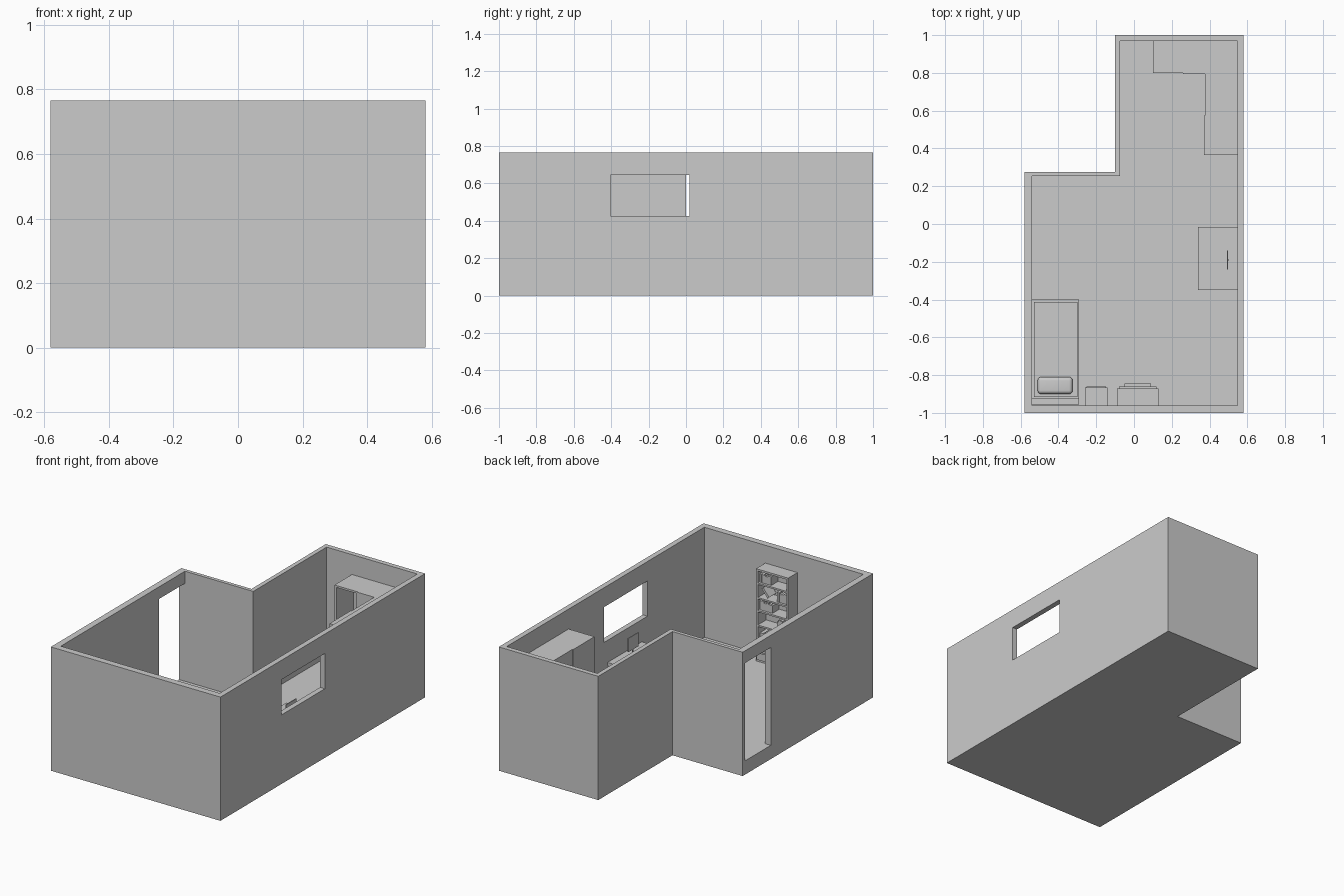
import bpy, bmesh, math, random
from mathutils import Matrix, Vector

random.seed(4)
old = bpy.data.objects.get("Cube")
if old:
    bpy.data.objects.remove(old, do_unlink=True)

grey = bpy.data.materials.new("plain_grey")
grey.use_nodes = True
colour = (0.6, 0.6, 0.6, 1)
grey.diffuse_color = colour
grey.node_tree.nodes["Principled BSDF"].inputs["Base Color"].default_value = colour

FLOOR, TOP = 0.085, 0.765


def finish(name, bm):
    bmesh.ops.recalc_face_normals(bm, faces=bm.faces)
    mesh = bpy.data.meshes.new(name)
    bm.to_mesh(mesh)
    bm.free()
    mesh.materials.append(grey)
    ob = bpy.data.objects.new(name, mesh)
    bpy.context.scene.collection.objects.link(ob)
    return ob


def boxes(name, *spans):
    """One object from boxes given as (x0, x1, y0, y1, z0, z1)."""
    bm = bmesh.new()
    for x0, x1, y0, y1, z0, z1 in spans:
        size = Matrix.Diagonal((x1 - x0, y1 - y0, z1 - z0, 1))
        mid = Vector((x0 + x1, y0 + y1, z0 + z1)) / 2
        bmesh.ops.create_cube(bm, size=1, matrix=Matrix.Translation(mid) @ size)
    return finish(name, bm)


def prism(name, outline, z0, z1):
    bm = bmesh.new()
    base = bm.faces.new([bm.verts.new((x, y, z0)) for x, y in outline])
    out = bmesh.ops.extrude_face_region(bm, geom=[base])
    verts = [v for v in out["geom"] if isinstance(v, bmesh.types.BMVert)]
    bmesh.ops.translate(bm, verts=verts, vec=(0, 0, z1 - z0))
    return finish(name, bm)


def ell(x0, x1, x2, y0, y1, y2):
    return [(x0, y0), (x2, y0), (x2, y2), (x1, y2), (x1, y1), (x0, y1)]


# Room shell: L-shaped block, hollowed, with window and doorway cut through
room = prism("room_shell", ell(-0.58, -0.10, 0.58, -1, 0.275, 1), 0, TOP)
cutters = [
    prism("room_cutter", ell(-0.54, -0.073, 0.547, -0.96, 0.253, 0.97), FLOOR, 1),
    boxes("window_cutter", (0.5, 0.7, -0.405, 0.02, 0.427, 0.645)),
    boxes("door_cutter", (-0.7, -0.5, 0, 0.252, FLOOR, 0.69)),
]
for cutter in cutters:
    mod = room.modifiers.new(cutter.name, "BOOLEAN")
    mod.operation, mod.solver, mod.object = "DIFFERENCE", "EXACT", cutter
    cutter.hide_render = True
    cutter.hide_set(True)
bpy.context.view_layer.update()
cut_mesh = bpy.data.meshes.new_from_object(room.evaluated_get(bpy.context.evaluated_depsgraph_get()))
room.modifiers.clear()
room.data = cut_mesh
for cutter in cutters:
    bpy.data.objects.remove(cutter, do_unlink=True)

# Bed
boxes("bed_frame", (-0.54, -0.29, -0.93, -0.40, 0.11, 0.17),
      *[(x, x + 0.03, y, y + 0.03, FLOOR, 0.11) for x in (-0.53, -0.33) for y in (-0.92, -0.44)])
boxes("headboard", (-0.54, -0.29, -0.955, -0.925, FLOOR, 0.30))
boxes("mattress", (-0.53, -0.30, -0.915, -0.412, 0.17, 0.21))
pillow = boxes("pillow", (-0.51, -0.325, -0.90, -0.81, 0.205, 0.245))
bevel = pillow.modifiers.new("soft_edges", "BEVEL")
bevel.width, bevel.segments = 0.019, 5
pillow.data.shade_smooth()

# Nightstand with two drawer fronts
boxes("nightstand", (-0.26, -0.14, -0.96, -0.865, FLOOR, 0.23),
      (-0.252, -0.148, -0.866, -0.86, 0.10, 0.155),
      (-0.252, -0.148, -0.866, -0.86, 0.165, 0.22))

# Bookcase: open carcass, shelves, base drawer with handle
L, R, BACK, FRONT, HIGH = -0.09, 0.13, -0.96, -0.87, 0.655
levels = [FLOOR, 0.20, 0.30, 0.39, 0.47, 0.56]
boxes("bookcase", (L, L + 0.012, BACK, FRONT, FLOOR, HIGH),
      (R - 0.012, R, BACK, FRONT, FLOOR, HIGH),
      (L, R, BACK, BACK + 0.008, FLOOR, HIGH),
      (L, R, BACK, FRONT, HIGH - 0.012, HIGH),
      *[(L, R, BACK, FRONT, z, z + 0.01) for z in levels])
boxes("bookcase_drawer", (L + 0.01, R - 0.01, FRONT, -0.86, 0.10, 0.195),
      (-0.05, 0.09, -0.86, -0.845, 0.15, 0.16))

# Books standing in part of each shelf
books = []
for i, z in enumerate(levels[1:]):
    x = R - 0.014 if i % 2 == 0 else 0.0
    for _ in range(6 if i % 2 == 0 else 4):
        w = random.uniform(0.01, 0.018)
        books.append((x - w, x - 0.001, BACK + 0.01, -0.885, z + 0.01,
                      z + random.uniform(0.055, 0.07)))
        x -= w
boxes("books", *books)
leaning = boxes("leaning_book", (-0.007, 0.007, -0.035, 0.035, -0.032, 0.032))
leaning.location = (0.07, -0.91, 0.518)
leaning.rotation_euler.y = math.radians(40)

# Desk beside the window, with screen
boxes("desk", (0.34, 0.547, -0.35, -0.015, 0.275, 0.29),
      *[(0.345, 0.547, y, y + 0.015, FLOOR, 0.275) for y in (-0.345, -0.035)],
      (0.532, 0.547, -0.33, -0.035, 0.18, 0.275))
boxes("screen", (0.492, 0.497, -0.24, -0.14, 0.32, 0.405),
      (0.495, 0.50, -0.195, -0.185, 0.29, 0.34),
      (0.485, 0.505, -0.205, -0.175, 0.29, 0.294))

# Kitchen corner: open tall unit, wall cupboards, counter, tall cupboard
CAB = 0.642
boxes("tall_open_unit", (0.10, 0.112, 0.80, 0.97, FLOOR, CAB),
      (0.248, 0.26, 0.80, 0.97, FLOOR, CAB),
      (0.10, 0.26, 0.80, 0.97, CAB - 0.012, CAB),
      (0.10, 0.26, 0.80, 0.97, 0.33, 0.342),
      (0.10, 0.26, 0.80, 0.97, FLOOR, 0.097))
boxes("wall_cupboards", (0.26, 0.547, 0.795, 0.97, 0.48, CAB),
      (0.375, 0.547, 0.575, 0.795, 0.48, CAB))
boxes("counter", (0.26, 0.547, 0.80, 0.97, FLOOR, 0.32),
      (0.38, 0.547, 0.575, 0.80, FLOOR, 0.32))
boxes("tall_cupboard", (0.37, 0.547, 0.365, 0.575, FLOOR, CAB))
